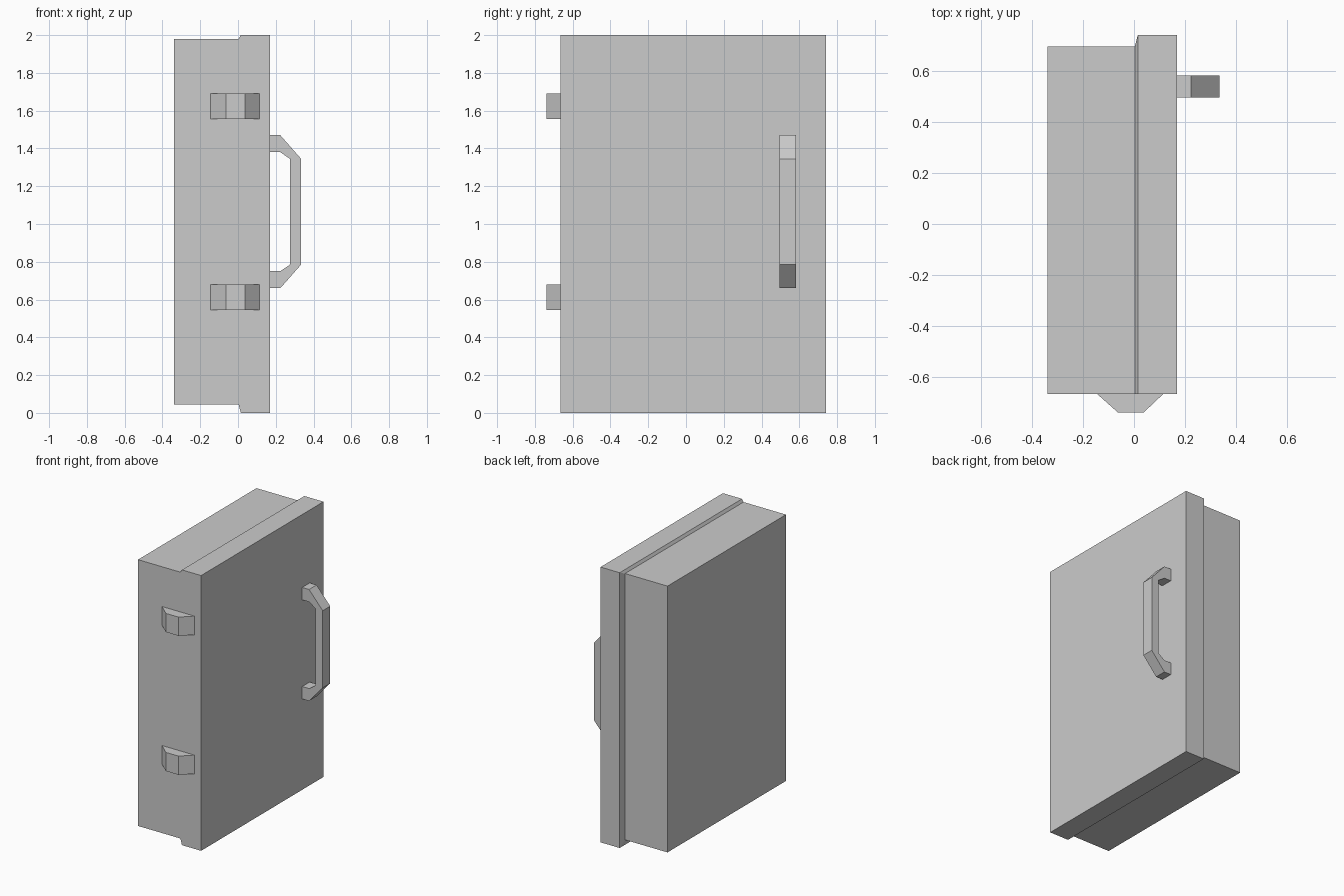
import bpy
import bmesh

if "Cube" in bpy.data.objects:
    bpy.data.objects.remove(bpy.data.objects["Cube"])


def loft(name, rings):
    """Join matching point rings with quads and cap both ends."""
    bm = bmesh.new()
    loops = [[bm.verts.new(p) for p in ring] for ring in rings]
    n = len(loops[0])
    for a, b in zip(loops, loops[1:]):
        for i in range(n):
            j = (i + 1) % n
            bm.faces.new((a[i], a[j], b[j], b[i]))
    bm.faces.new(loops[0][::-1])
    bm.faces.new(loops[-1])
    bmesh.ops.recalc_face_normals(bm, faces=bm.faces)
    mesh = bpy.data.meshes.new(name)
    bm.to_mesh(mesh)
    bm.free()
    obj = bpy.data.objects.new(name, mesh)
    bpy.context.collection.objects.link(obj)
    return obj


def slab_ring(x, y0, y1, z0, z1):
    return [(x, y0, z0), (x, y1, z0), (x, y1, z1), (x, y0, z1)]


FRONT = -0.665
SEAM = 0.003
case_size = (FRONT, 0.695, 0.045, 1.98)
door_size = (FRONT, 0.74, 0.0, 2.0)

# Cabinet case, set in slightly from the door
loft("case", [slab_ring(-0.338, *case_size), slab_ring(SEAM, *case_size)])

# Door slab with a narrow sloped lip meeting the case
loft("door", [slab_ring(SEAM, *case_size),
              slab_ring(0.015, *door_size),
              slab_ring(0.169, *door_size)])

# Two trapezoid hinges straddling the seam on the front edge
hinge_profile = [(-0.145, FRONT), (-0.063, -0.738), (0.038, -0.738), (0.115, FRONT)]
for name, z in (("lower_hinge", 0.613), ("upper_hinge", 1.623)):
    loft(name, [[(x, y, z + dz) for x, y in hinge_profile] for dz in (-0.068, 0.068)])

# Angled pull handle: half profile mirrored about its mid height
mid_z = 1.065
outer = [(0.169, 0.405), (0.224, 0.405), (0.334, 0.28)]
inner = [(0.169, 0.315), (0.224, 0.315), (0.275, 0.28)]
handle_profile = (outer + [(x, -h) for x, h in reversed(outer)]
                  + [(x, -h) for x, h in inner] + inner[::-1])
loft("handle", [[(x, y, mid_z + h) for x, h in handle_profile] for y in (0.496, 0.582)])
